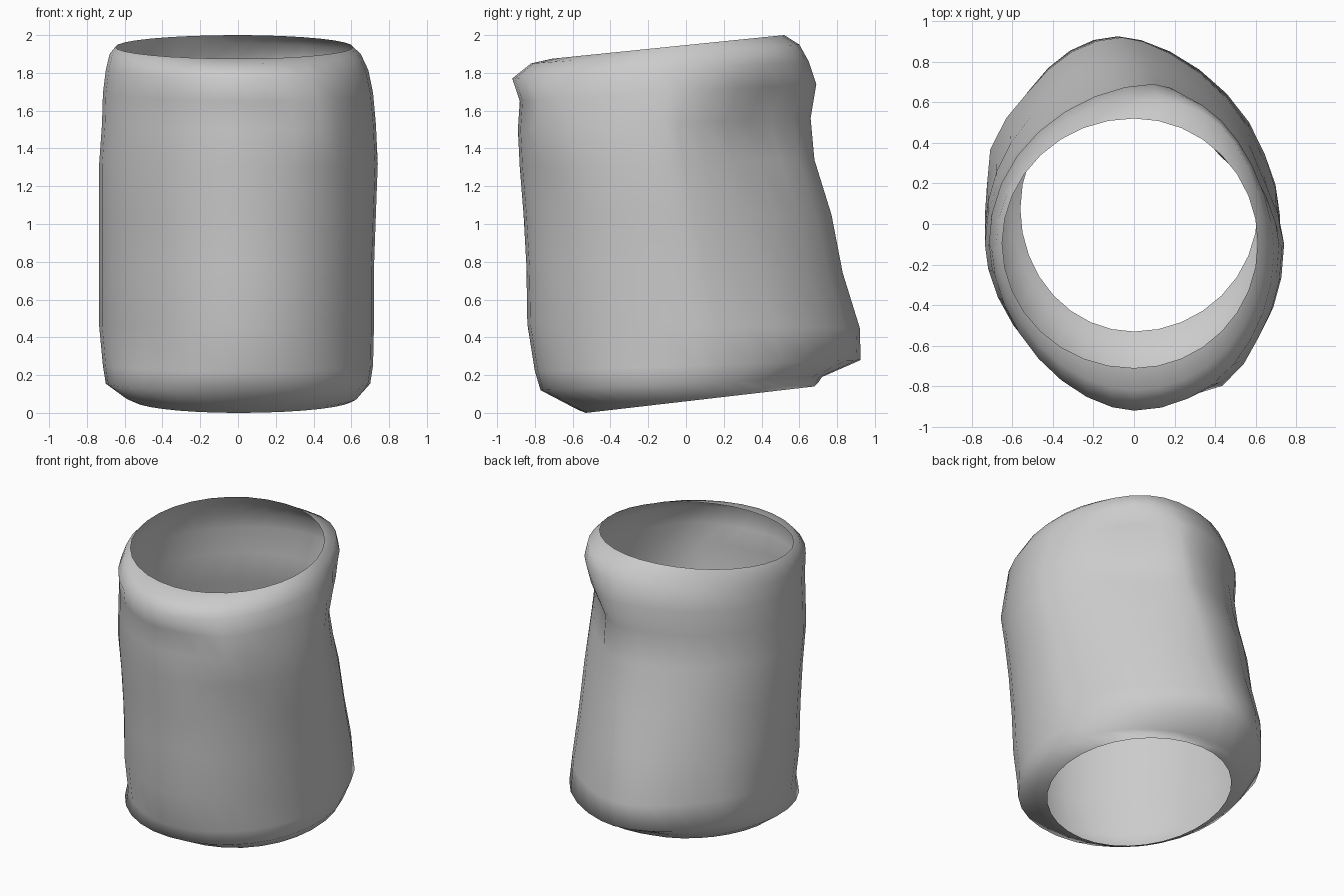
import bpy, bmesh, math
from mathutils import Vector

SEG = 32
# Tilted rings, top to bottom: front y, front z, back y, back z, left x, right x,
# then squareness of the front-left, front-right, back-right, back-left quarters
RINGS = [
    (-0.71, 1.875, 0.52, 2.00, 0.65, 0.61, 2.0, 2.0, 2.0, 2.0),
    (-0.82, 1.85, 0.60, 1.95, 0.68, 0.65, 1.85, 2.0, 2.0, 2.0),
    (-0.92, 1.77, 0.65, 1.86, 0.70, 0.69, 1.75, 2.0, 1.9, 2.0),
    (-0.88, 1.65, 0.69, 1.74, 0.715, 0.715, 1.8, 2.1, 1.6, 1.95),
    (-0.89, 1.50, 0.66, 1.56, 0.72, 0.73, 1.75, 2.1, 1.4, 1.95),
    (-0.88, 1.30, 0.68, 1.34, 0.735, 0.74, 1.75, 2.1, 1.45, 1.95),
    (-0.86, 1.05, 0.77, 1.05, 0.735, 0.73, 1.75, 2.1, 1.5, 1.95),
    (-0.845, 0.78, 0.83, 0.74, 0.735, 0.72, 1.75, 2.1, 1.6, 1.9),
    (-0.84, 0.47, 0.92, 0.45, 0.735, 0.72, 1.8, 2.1, 1.65, 1.85),
    (-0.80, 0.22, 0.925, 0.28, 0.715, 0.715, 1.85, 2.1, 1.75, 1.85),
    (-0.77, 0.12, 0.72, 0.19, 0.70, 0.70, 2.0, 2.1, 2.0, 2.05),
    (-0.57, 0.015, 0.70, 0.16, 0.60, 0.64, 2.0, 2.1, 2.0, 2.0),
    (-0.53, 0.00, 0.68, 0.14, 0.56, 0.61, 2.0, 2.0, 2.0, 2.0),
]

# Soft dents and bulges: centre, radius, outward amount
BUMPS = [
    ((0.40, 0.40, 1.55), 0.26, -0.05),
    ((0.68, 0.25, 0.85), 0.20, -0.02),
    ((0.66, 0.35, 0.40), 0.20, -0.02),
    ((-0.67, 0.41, 0.36), 0.22, 0.06),
    ((0.45, -0.74, 1.57), 0.20, 0.05),
]


def spow(v, p):
    return math.copysign(abs(v) ** p, v)


def ring_point(ring, i):
    yf, zf, yb, zb, xl, xr, n_fl, n_fr, n_br, n_bl = ring
    a = 2 * math.pi * i / SEG
    s, c = math.sin(a), -math.cos(a)      # starts at the front
    if c < 0:
        n = n_fr if s > 0 else n_fl
    else:
        n = n_br if s > 0 else n_bl
    x = spow(s, 2 / n) * (xr if s > 0 else xl)
    v = spow(c, 2 / n)
    k = (v + 1) / 2
    p = Vector((x, yf + (yb - yf) * k, zf + (zb - zf) * k))
    if ring in (RINGS[0], RINGS[-1]):
        return p
    # The ridge down the back leans sideways
    p.x += 0.12 * max(v, 0) ** 3 * (p.z - 0.95)
    out = Vector((p.x, p.y, 0)).normalized()
    shift = Vector((0, 0, 0))
    for centre, r, amount in BUMPS:
        d = (p - Vector(centre)).length / r
        shift += out * amount * math.exp(-d * d * 2)
    return p + shift


# Open wrinkled sleeve
bm = bmesh.new()
loops = [[bm.verts.new(ring_point(r, i)) for i in range(SEG)] for r in RINGS]
for upper, lower in zip(loops, loops[1:]):
    for i in range(SEG):
        j = (i + 1) % SEG
        bm.faces.new((upper[i], lower[i], lower[j], upper[j])).smooth = True
mesh = bpy.data.meshes.new("sleeve")
bm.to_mesh(mesh)
bm.free()
sleeve = bpy.data.objects.new("sleeve", mesh)
bpy.context.collection.objects.link(sleeve)
